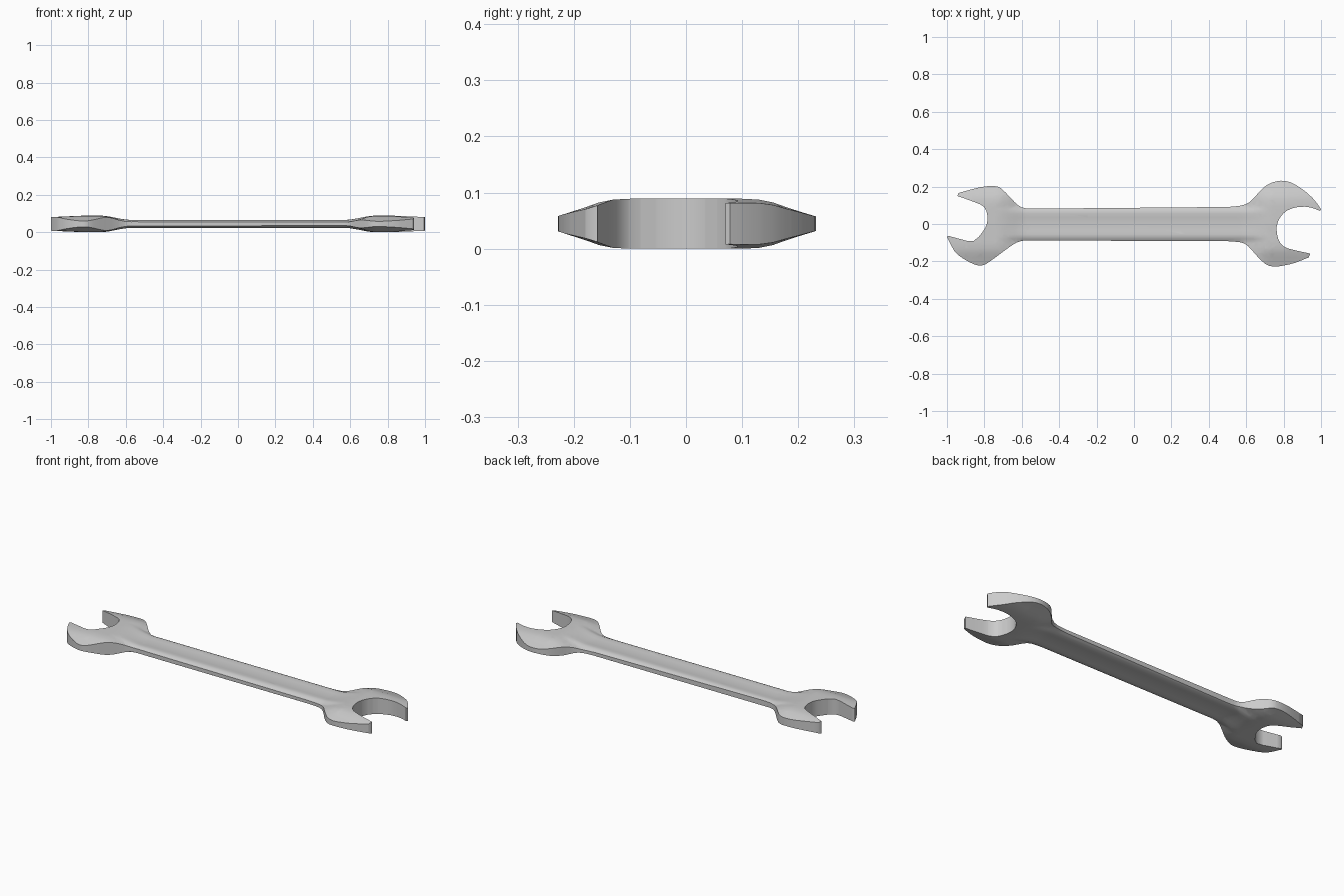
import bpy, bmesh
from mathutils import Vector

if "Cube" in bpy.data.objects:
    bpy.data.objects.remove(bpy.data.objects["Cube"])

MID = 0.0445  # height of the wrench's middle plane

# Each jaw outline is split into smooth runs; corners lie at the run ends
right_runs = [
    [(.50, .091), (.57, .098), (.62, .118), (.67, .172), (.71, .208), (.76, .228),
     (.81, .23), (.86, .212), (.93, .163), (.975, .115), (1.0, .078)],
    [(.995, .07), (.945, .088), (.885, .092), (.82, .073), (.78, .033), (.762, -.02),
     (.772, -.082), (.80, -.12), (.85, -.138), (.942, -.158)],
    [(.935, -.178), (.86, -.208), (.80, -.222), (.745, -.228), (.70, -.212),
     (.65, -.163), (.61, -.118), (.57, -.098), (.50, -.092)],
]
left_runs = [
    [(-.52, -.088), (-.58, -.088), (-.63, -.1), (-.70, -.148), (-.77, -.2), (-.81, -.221),
     (-.85, -.217), (-.91, -.187), (-.96, -.145), (-1.0, -.068)],
    [(-.99, -.064), (-.93, -.08), (-.86, -.092), (-.81, -.043), (-.787, .0),
     (-.784, .045), (-.80, .09), (-.85, .116), (-.945, .15)],
    [(-.938, .166), (-.82, .197), (-.75, .203), (-.71, .19), (-.66, .14),
     (-.62, .1), (-.58, .084), (-.52, .082)],
]


def smooth_run(pts, steps=2):
    """Catmull-Rom interpolation of an open run."""
    p = [Vector(q) for q in pts]
    p = [2 * p[0] - p[1]] + p + [2 * p[-1] - p[-2]]
    out = []
    for i in range(1, len(p) - 2):
        a, b, c, d = p[i - 1:i + 3]
        for s in range(steps):
            t = s / steps
            out.append(.5 * (2 * b + (c - a) * t + (2 * a - 5 * b + 4 * c - d) * t ** 2
                             + (3 * b - a - 3 * c + d) * t ** 3))
    return out + [p[-2]]


def lookup(table, v):
    """Piecewise linear curve."""
    if v <= table[0][0]:
        return table[0][1]
    for (a, fa), (b, fb) in zip(table, table[1:]):
        if v <= b:
            return fa + (fb - fa) * (v - a) / (b - a)
    return table[-1][1]


# Half thickness across the width, for the shaft and for the heads
shaft_curve = [(0, .0175), (.035, .0185), (.055, .0215), (.07, .020), (.08, .016), (.092, .009)]
head_curve = [(0, .0445), (.10, .0445), (.13, .043), (.155, .038), (.18, .029), (.205, .021), (.23, .013)]


def half_thickness(x, y):
    t = min(max((abs(x) - .57) / .17, 0), 1)
    t = t * t * (3 - 2 * t)
    tip = 1 - .18 * min(max((abs(x) - .82) / .18, 0), 1)
    return (1 - t) * lookup(shaft_curve, abs(y)) + t * tip * lookup(head_curve, abs(y))


# Flat outline of the wrench
outline = [p for run in right_runs + left_runs for p in smooth_run(run)]
bm = bmesh.new()
bm.faces.new([bm.verts.new((p.x, p.y, 0)) for p in outline])
bmesh.ops.triangulate(bm, faces=bm.faces[:])


def slice_at(axis, values):
    for v in values:
        for s in ((1, -1) if v else (1,)):
            co, no = Vector((0, 0, 0)), Vector((0, 0, 0))
            co[axis], no[axis] = s * v, 1
            bmesh.ops.bisect_plane(bm, geom=bm.verts[:] + bm.edges[:] + bm.faces[:],
                                   dist=1e-4, plane_co=co, plane_no=no)


slice_at(0, (0, .25, .50, .57, .605, .64, .67, .70, .74, .82, .90))
slice_at(1, (0, .035, .055, .07, .08, .10, .13, .155, .18, .205))

# Thicken into a solid with varying thickness
lower = bm.verts[:]
ext = bmesh.ops.extrude_face_region(bm, geom=bm.faces[:], use_keep_orig=True)
upper = [g for g in ext["geom"] if isinstance(g, bmesh.types.BMVert)]
for verts, side in ((lower, -1), (upper, 1)):
    for v in verts:
        v.co.z = MID + side * half_thickness(v.co.x, v.co.y)
bmesh.ops.triangulate(bm, faces=[f for f in bm.faces if len(f.verts) > 4])
bmesh.ops.recalc_face_normals(bm, faces=bm.faces[:])

mesh = bpy.data.meshes.new("open_end_wrench")
bm.to_mesh(mesh)
bm.free()
wrench = bpy.data.objects.new("open_end_wrench", mesh)
bpy.context.collection.objects.link(wrench)
bpy.context.view_layer.objects.active = wrench
wrench.select_set(True)
bpy.ops.object.shade_smooth_by_angle(angle=1.0)
